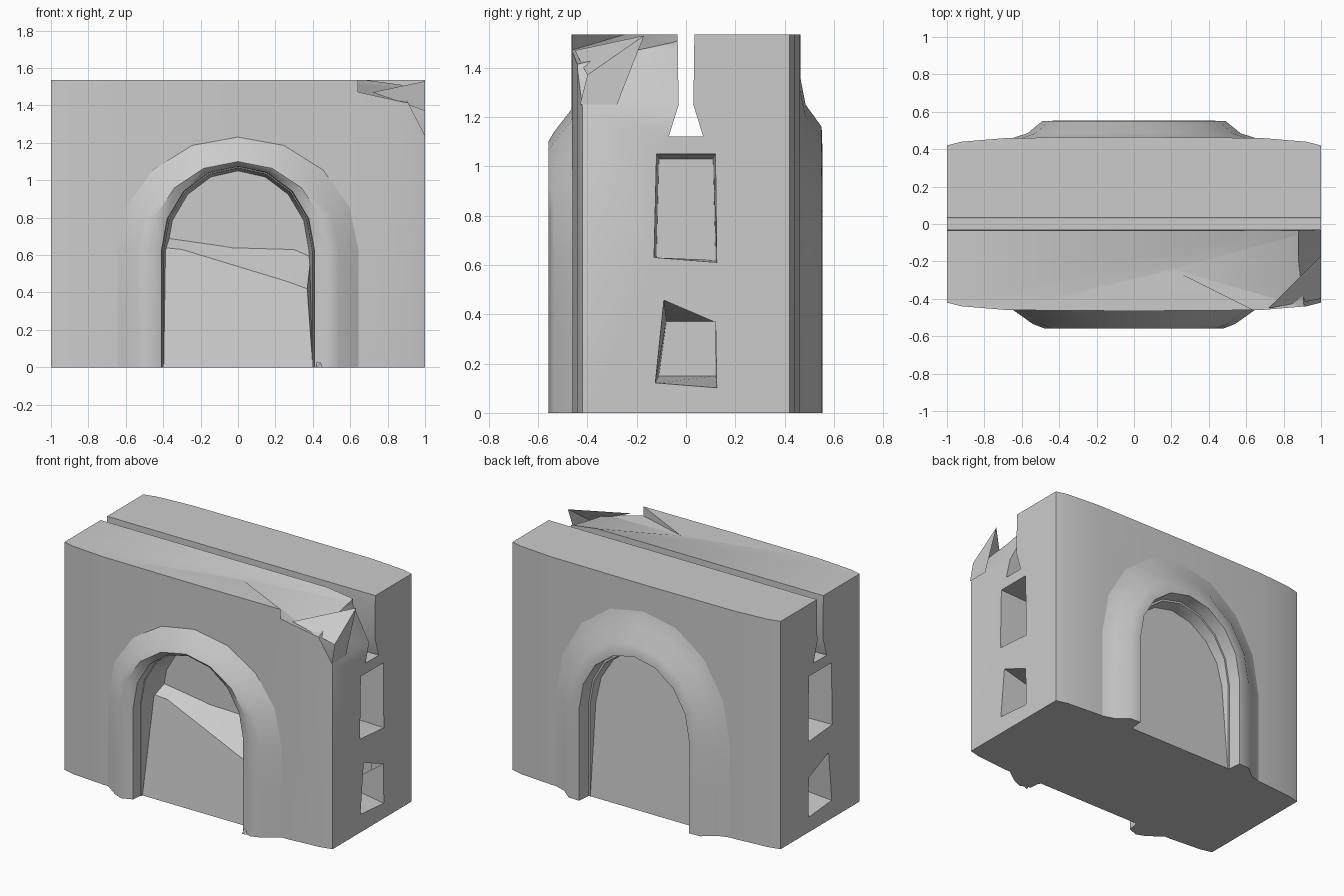
import bpy, bmesh, math

if "Cube" in bpy.data.objects:
    bpy.data.objects.remove(bpy.data.objects["Cube"])


def make(name, verts, faces, angle=35):
    me = bpy.data.meshes.new(name)
    me.from_pydata(verts, [], faces)
    bm = bmesh.new()
    bm.from_mesh(me)
    bmesh.ops.recalc_face_normals(bm, faces=bm.faces)
    bm.to_mesh(me)
    bm.free()
    ob = bpy.data.objects.new(name, me)
    bpy.context.collection.objects.link(ob)
    smooth(ob, angle)
    return ob


def select(ob):
    bpy.ops.object.select_all(action='DESELECT')
    ob.select_set(True)
    bpy.context.view_layer.objects.active = ob


def smooth(ob, angle):
    select(ob)
    bpy.ops.object.shade_smooth_by_angle(angle=math.radians(angle))


def prism(name, loop_a, loop_b, angle=35):
    n = len(loop_a)
    faces = [tuple(range(n)), tuple(range(2 * n - 1, n - 1, -1))]
    faces += [(i, (i + 1) % n, n + (i + 1) % n, n + i) for i in range(n)]
    return make(name, list(loop_a) + list(loop_b), faces, angle)


def hull(name, pts):
    bm = bmesh.new()
    for p in pts:
        bm.verts.new(p)
    bmesh.ops.convex_hull(bm, input=bm.verts[:])
    me = bpy.data.meshes.new(name)
    bm.to_mesh(me)
    bm.free()
    ob = bpy.data.objects.new(name, me)
    bpy.context.collection.objects.link(ob)
    return ob


def cut(target, cutter):
    m = target.modifiers.new("cut", 'BOOLEAN')
    m.operation = 'DIFFERENCE'
    m.solver = 'EXACT'
    m.object = cutter
    select(target)
    bpy.ops.object.modifier_apply(modifier=m.name)
    bpy.data.objects.remove(cutter)


def arch(hw, top, y, z0=0.0, spring=0.62, steps=8):
    """Arch outline from the right foot over the crown to the left foot."""
    pts = [(hw, y, z0), (hw, y, (z0 + spring) / 2)]
    for i in range(steps + 1):
        a = math.pi * i / steps
        pts.append((hw * math.cos(a), y, spring + (top - spring) * math.sin(a)))
    return pts + [(-hw, y, (z0 + spring) / 2), (-hw, y, z0)]


# block: plan outline swollen a little in the middle
half = [(1, .42), (.92, .44), (.68, .46), (0, .465), (-.68, .46), (-.92, .44), (-1, .42)]
plan = half + [(x, -y) for x, y in reversed(half)]
block = prism("block", [(x, y, 0) for x, y in plan], [(x, y, 1.535) for x, y in plan])

# groove along the top that splits the block into two slabs
groove = [(-.035, 1.6), (-.03, 1.25), (-.07, 1.12), (.07, 1.12), (.03, 1.25), (.035, 1.6)]
cut(block, prism("groove", [(-1.1, y, z) for y, z in groove], [(1.1, y, z) for y, z in groove]))

# two pockets in each end
for s in (-1, 1):
    for outer, inner in (
        ([(-.13, .63), (.125, .61), (.12, 1.05), (-.12, 1.05)],
         [(-.12, .63), (.12, .62), (.11, 1.03), (-.11, 1.03)]),
        ([(-.125, .12), (.125, .10), (.12, .37), (-.09, .46)],
         [(-.11, .15), (.12, .15), (.12, .37), (-.08, .37)]),
    ):
        cut(block, prism("pocket", [(s * 1.01, y, z) for y, z in outer],
                         [(s * .7, y, z) for y, z in inner]))

# arched recesses, front and back
for y_out, y_in in ((-.7, -.26), (.7, .37)):
    cut(block, prism("recess", arch(.42, 1.085, y_out, -.1), arch(.38, 1.05, y_in, -.1)))

# front slab: top worn away towards the right, end broken off
cut(block, hull("worn_top", [(.2, -.24, 1.537), (.72, -.5, 1.46), (1.1, -.5, 1.38), (1.1, .0, 1.49),
                             (.75, .0, 1.537), (.2, -.24, 1.6), (.72, -.5, 1.6), (1.1, -.5, 1.6),
                             (1.1, .0, 1.6), (.75, .0, 1.6)]))
end = [(.88, 1.47), (1.01, 1.22), (1.1, 1.22), (1.1, 1.6), (.88, 1.6)]
cut(block, prism("broken_end", [(x, -.6, z) for x, z in end], [(x, .0, z) for x, z in end]))
smooth(block, 40)

# raised arch surround: (half width, top, distance from centre) per loop
inner = [(.40, 1.07, .42), (.385, 1.055, .27)]
front = [(.66, 1.25, .45), (.54, 1.14, .535), (.48, 1.10, .558), (.41, 1.075, .53)] + inner
back = [(.68, 1.43, .45), (.57, 1.25, .485), (.49, 1.16, .55), (.41, 1.08, .553)] + inner
for name, s, rim in (("front_arch_rim", -1, front), ("back_arch_rim", 1, back)):
    loops = [arch(hw, top, s * d) for hw, top, d in rim]
    n = len(loops[0])
    faces = [(k * n + i, k * n + i + 1, (k + 1) * n + i + 1, (k + 1) * n + i)
             for k in range(len(loops) - 1) for i in range(n - 1)]
    # closed underside of both feet
    faces += [tuple(k * n for k in range(len(loops))),
              tuple(k * n + n - 1 for k in range(len(loops)))]
    make(name, [p for lp in loops for p in lp], faces, 45)

# front lower panel with its slanting ledge
low = [(-.40, -.45, 0), (.40, -.45, 0), (.37, -.43, .42), (.26, -.42, .46),
       (-.30, -.33, .63), (-.40, -.34, .64)]
high = [(-.40, -.25, 0), (.40, -.25, 0), (.39, -.25, .60), (.30, -.25, .64),
        (-.05, -.25, .65), (-.40, -.25, .70)]
prism("front_panel", low, high, 25)

# back panel, leaning inwards towards the crown
prism("back_panel", [(x, .46 - .08 * z, z) for x, _, z in arch(.405, 1.07, 0)],
      [(x, .34, z) for x, _, z in arch(.405, 1.07, 0)])

# loose flap hanging at the broken corner
make("corner_flap",
     [(.72, -.45, 1.47), (1, -.17, 1.53), (1, -.40, 1.37), (1, -.43, 1.25), (1, -.28, 1.25)],
     [(0, 2, 1), (1, 2, 3, 4)], 20)

# torn toe at the front right
hull("front_toe", [(.42, -.56, 0), (.55, -.50, 0), (.55, -.46, .13), (.42, -.46, .1), (.45, -.45, 0)])
